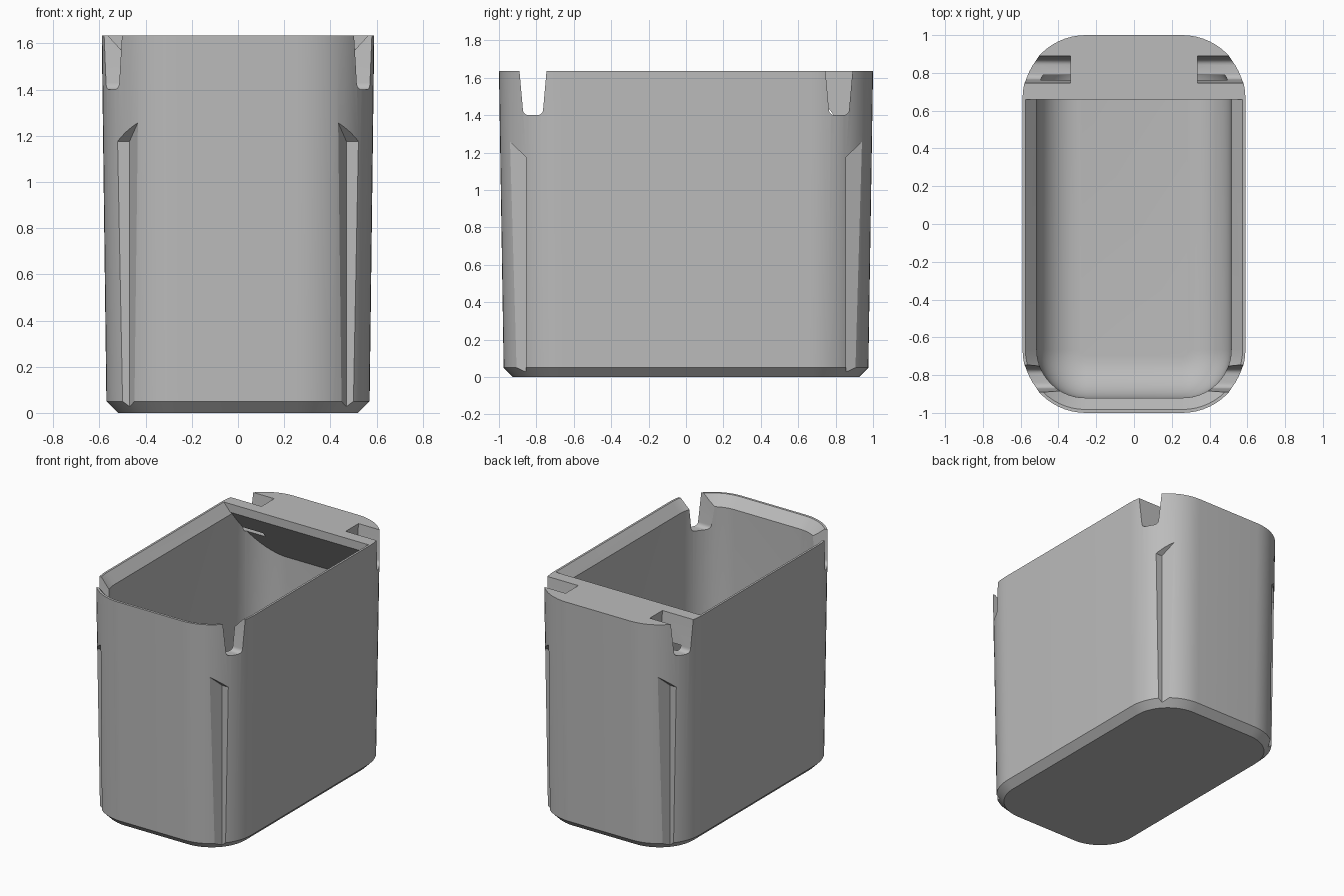
import bpy, bmesh, math

if "Cube" in bpy.data.objects:
    bpy.data.objects.remove(bpy.data.objects["Cube"], do_unlink=True)

HEIGHT = 1.635
STEPS = 14          # segments in each rounded corner

grey = bpy.data.materials.new("plain grey")
grey.use_nodes = True
grey.diffuse_color = (0.5, 0.5, 0.5, 1)
grey.node_tree.nodes["Principled BSDF"].inputs["Base Color"].default_value = grey.diffuse_color


def finish(bm, name):
    bmesh.ops.recalc_face_normals(bm, faces=bm.faces)
    mesh = bpy.data.meshes.new(name)
    bm.to_mesh(mesh)
    bm.free()
    mesh.materials.append(grey)
    ob = bpy.data.objects.new(name, mesh)
    bpy.context.scene.collection.objects.link(ob)
    return ob


def rounded_rect(hx, hy, r):
    pts = []
    for q, (sx, sy) in enumerate([(1, 1), (-1, 1), (-1, -1), (1, -1)]):
        for i in range(STEPS + 1):
            a = (q + i / STEPS) * math.pi / 2
            pts.append((sx * (hx - r) + r * math.cos(a), sy * (hy - r) + r * math.sin(a)))
    return pts


def loft(name, rings):
    """Skin rounded rectangles given as (half x, half y, radius, z)."""
    bm = bmesh.new()
    loops = [[bm.verts.new((x, y, z)) for x, y in rounded_rect(hx, hy, r)]
             for hx, hy, r, z in rings]
    n = len(loops[0])
    for a, b in zip(loops, loops[1:]):
        for i in range(n):
            j = (i + 1) % n
            bm.faces.new((a[i], a[j], b[j], b[i]))
    bm.faces.new(loops[0])
    bm.faces.new(loops[-1])
    return finish(bm, name)


def prism(name, bottom, top):
    """Join two matching outlines of 3D points."""
    bm = bmesh.new()
    a = [bm.verts.new(p) for p in bottom]
    b = [bm.verts.new(p) for p in top]
    for i in range(len(a)):
        j = (i + 1) % len(a)
        bm.faces.new((a[i], a[j], b[j], b[i]))
    bm.faces.new(a)
    bm.faces.new(b)
    return finish(bm, name)


def cut(ob, cutter):
    mod = ob.modifiers.new("cut", 'BOOLEAN')
    mod.operation = 'DIFFERENCE'
    mod.solver = 'EXACT'
    mod.object = cutter
    dg = bpy.context.evaluated_depsgraph_get()
    mesh = bpy.data.meshes.new_from_object(ob.evaluated_get(dg))
    ob.modifiers.clear()
    ob.data = mesh
    bpy.data.objects.remove(cutter, do_unlink=True)


# Outer shell: chamfered foot, slightly flared walls
body = loft("container_body", [(0.52, 0.925, 0.27, 0), (0.57, 0.975, 0.32, 0.05),
                               (0.59, 1.0, 0.335, HEIGHT)])

# Cavity: filleted floor, straight walls, sloping lip at the rim
FLOOR, FILLET = 0.06, 0.22
rings = []
for i in range(11):
    a = i / 10 * math.pi / 2
    inset = FILLET * (1 - math.sin(a))
    rings.append((0.51 - inset, 0.92 - inset, 0.255 - inset, FLOOR + FILLET * (1 - math.cos(a))))
rings += [(0.515, 0.92, 0.255, HEIGHT - 0.07), (0.575, 0.982, 0.317, HEIGHT),
          (0.575, 0.982, 0.317, HEIGHT + 0.1)]
cavity = loft("cavity_cutter", rings)

# Deck at the back with a sloping underside, kept out of the cavity
deck = [(0.66, 1.9), (0.66, 1.575), (1.2, 0.846), (1.2, 1.9)]
cut(cavity, prism("deck_blank", [(-1, y, z) for y, z in deck], [(1, y, z) for y, z in deck]))
cut(body, cavity)

# Notch outline: tapered slot with rounded bottom corners
notch = [(0.078, 1.7), (-0.078, 1.7)]
for side in (-1, 1):
    for i in range(6):
        a = i / 5 * math.pi / 2
        a = a if side < 0 else math.pi / 2 - a
        notch.append((side * (0.024 + 0.03 * math.cos(a)), 1.43 - 0.03 * math.sin(a)))

# Corner grooves with a sloping ceiling
groove = [(0.47, 0.855), (0.9, 0.855), (0.9, 1.2), (0.40, 1.2), (0.40, 1.02)]
for sx in (-1, 1):
    for sy in (-1, 1):
        cut(body, prism("notch_cutter",
                        [(sx * 0.335, sy * (0.818 + y), z) for y, z in notch],
                        [(sx * 0.8, sy * (0.818 + y), z) for y, z in notch]))
        cut(body, prism("groove_cutter",
                        [(sx * x, sy * y, -0.1) for x, y in groove],
                        [(sx * x, sy * y, 1.175 + 0.95 * (y - 0.855)) for x, y in groove]))

# Keep the smooth corners and crisp edges
bpy.ops.object.select_all(action='DESELECT')
body.select_set(True)
bpy.context.view_layer.objects.active = body
bpy.ops.object.shade_smooth_by_angle(angle=math.radians(25))
